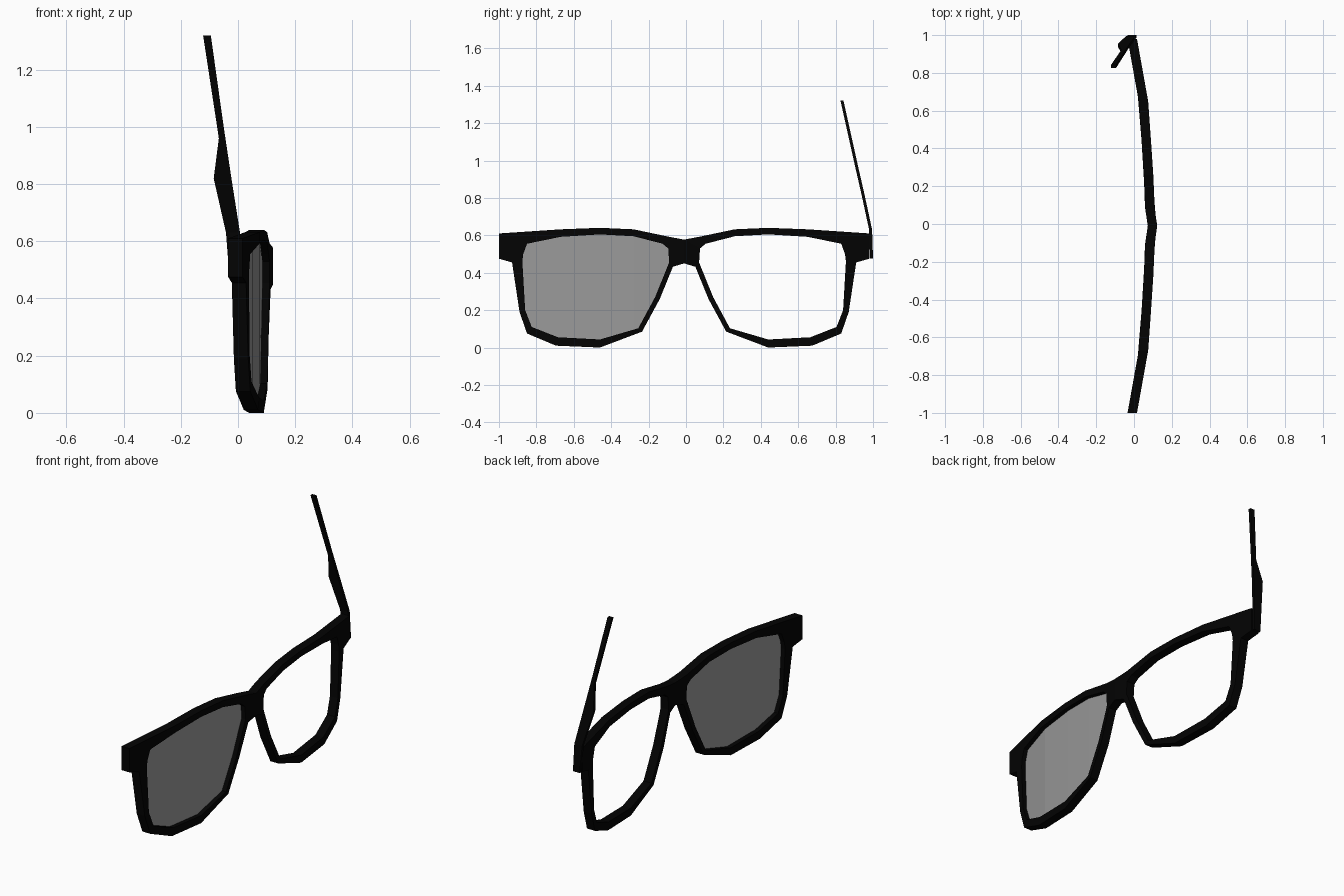
import bpy, bmesh
from mathutils import Vector

if "Cube" in bpy.data.objects:
    bpy.data.objects.remove(bpy.data.objects["Cube"])

MID = -0.01      # y of the frame's symmetry plane
HALF = 0.025     # half thickness of the frame front


def material(name, rgba):
    m = bpy.data.materials.new(name)
    m.diffuse_color = rgba
    m.use_nodes = True
    m.node_tree.nodes["Principled BSDF"].inputs["Base Color"].default_value = m.diffuse_color
    return m


black = material("black_plastic", (0.001, 0.001, 0.001, 1))
tint = material("tinted_lens", (0.32, 0.32, 0.32, 0.6))


def finish(bm, name, mat):
    bmesh.ops.recalc_face_normals(bm, faces=bm.faces[:])
    me = bpy.data.meshes.new(name)
    bm.to_mesh(me)
    bm.free()
    ob = bpy.data.objects.new(name, me)
    bpy.context.collection.objects.link(ob)
    me.materials.append(mat)
    return ob


def wrap(u):
    """Depth x of the curved front at distance u from the bridge."""
    pts = [(0, .098), (.1, .083), (.27, .077), (.45, .065), (.66, .05), (1, -.011)]
    for (a, xa), (b, xb) in zip(pts, pts[1:]):
        if u <= b:
            return xa + (xb - xa) * (u - a) / (b - a)
    return pts[-1][1]


# Half of the front: outer and inner rim points as (distance from bridge, height)
outer = [(.99, .61), (.66, .632), (.45, .64), (.27, .632), (.085, .593), (0, .577),
         (0, .45), (.06, .432), (.13, .26), (.225, .085), (.45, 0), (.685, .01),
         (.84, .075), (.88, .19), (.92, .455), (.99, .475)]
inner = [(.84, .555), (.66, .592), (.45, .605), (.27, .595), (.115, .555), (.085, .53),
         (.08, .455), (.09, .43), (.155, .27), (.245, .103), (.45, .043), (.675, .055),
         (.815, .11), (.85, .20), (.865, .46), (.86, .5)]

# Frame front, mirrored across the bridge
bm = bmesh.new()
rings = [[bm.verts.new((wrap(u) + dx, u, z)) for u, z in loop]
         for loop, dx in ((outer, HALF), (inner, HALF), (inner, -HALF), (outer, -HALF))]
n = len(outer)
for i in range(n):
    j = (i + 1) % n
    for k in range(4):
        if k == 3 and i == 5:      # leave the mirror seam open
            continue
        a, b = rings[k], rings[(k + 1) % 4]
        bm.faces.new((a[i], a[j], b[j], b[i]))
frame = finish(bm, "frame_front", black)
frame.location.y = MID
mod = frame.modifiers.new("Mirror", 'MIRROR')
mod.use_axis = (False, True, False)

# Single remaining lens, cut into strips and bent to the frame curve
bm = bmesh.new()
bm.faces.new([bm.verts.new((0, -u, z)) for u, z in inner])
for cut in (.27, .45, .66):
    bmesh.ops.bisect_plane(bm, geom=bm.verts[:] + bm.edges[:] + bm.faces[:],
                           plane_co=Vector((0, -cut, 0)), plane_no=Vector((0, 1, 0)))
for v in bm.verts:
    v.co.x = wrap(-v.co.y)
lens = finish(bm, "lens", tint)
lens.location.y = MID

# Folded temple arm: (height, back x, front x, y) stations
stations = [(.475, -.03, .012, .992), (.63, -.042, .007, .987), (.82, -.085, -.023, .946),
            (.96, -.067, -.044, .914), (1.0, -.073, -.05, .905), (1.32, -.122, -.095, .834)]
bm = bmesh.new()
prev = None
for z, x0, x1, y in stations:
    ring = [bm.verts.new(c) for c in ((x0, y - .008, z), (x1, y - .008, z),
                                      (x1, y + .008, z), (x0, y + .008, z))]
    if prev:
        for k in range(4):
            m = (k + 1) % 4
            bm.faces.new((prev[k], prev[m], ring[m], ring[k]))
    else:
        bm.faces.new(ring[::-1])
    prev = ring
bm.faces.new(prev)
finish(bm, "temple_arm", black)
